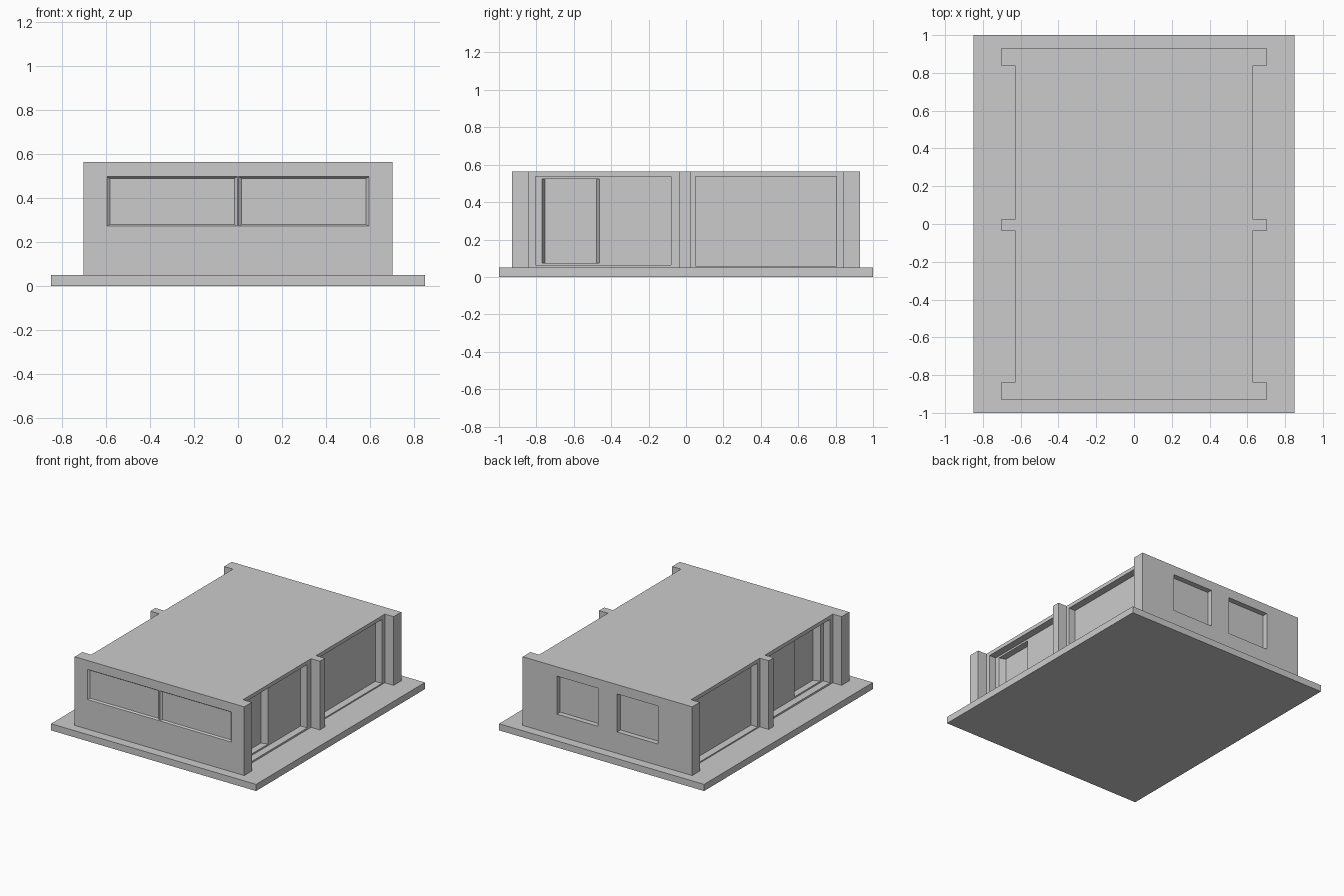
import bpy
import bmesh

if "Cube" in bpy.data.objects:
    bpy.data.objects.remove(bpy.data.objects["Cube"])


def finish(name, bm):
    bmesh.ops.recalc_face_normals(bm, faces=bm.faces)
    me = bpy.data.meshes.new(name)
    bm.to_mesh(me)
    bm.free()
    ob = bpy.data.objects.new(name, me)
    bpy.context.collection.objects.link(ob)
    return ob


def prism(name, outline, z0, z1):
    """Extrude a plan outline from z0 to z1."""
    bm = bmesh.new()
    face = bm.faces.new([bm.verts.new((x, y, z0)) for x, y in outline])
    ext = bmesh.ops.extrude_face_region(bm, geom=[face])
    for v in ext["geom"]:
        if isinstance(v, bmesh.types.BMVert):
            v.co.z = z1
    return finish(name, bm)


def recess(target, axis, surface, floor, a0, a1, z0, z1, taper_a=0.0, taper_z=0.0):
    """Cut a rectangular recess whose sides may slope inward."""
    outside = surface + (0.02 if surface > 0 else -0.02)
    bm = bmesh.new()
    rings = []
    for d, ta, tz in ((outside, 0, 0), (surface, 0, 0), (floor, taper_a, taper_z)):
        rect = [(a0 + ta, z0 + tz), (a1 - ta, z0 + tz), (a1 - ta, z1 - tz), (a0 + ta, z1 - tz)]
        rings.append([bm.verts.new((d, a, z) if axis == "x" else (a, d, z)) for a, z in rect])
    for r, s in zip(rings, rings[1:]):
        for i in range(4):
            j = (i + 1) % 4
            bm.faces.new((r[i], r[j], s[j], s[i]))
    bm.faces.new(rings[0])
    bm.faces.new(rings[-1])
    cutter = finish("recess_cutter", bm)
    cutter.hide_render = True
    mod = target.modifiers.new("recess", "BOOLEAN")
    mod.operation = "DIFFERENCE"
    mod.solver = "EXACT"
    mod.object = cutter
    bpy.context.view_layer.objects.active = target
    bpy.ops.object.modifier_apply(modifier=mod.name)
    bpy.data.objects.remove(cutter)


# Ground slab
prism("base_slab", [(-0.85, -1), (0.85, -1), (0.85, 1), (-0.85, 1)], 0, 0.05)

# House block: wide end walls and a middle pilaster on each side
W, P, TOP = 0.63, 0.703, 0.565
right = [(P, -0.93), (P, -0.84), (W, -0.84), (W, -0.035), (P, -0.035), (P, 0.025),
         (W, 0.025), (W, 0.84), (P, 0.84), (P, 0.93)]
house = prism("house", right + [(-x, y) for x, y in reversed(right)], 0.05, TOP)

for s in (1, -1):
    # Large side bays, with a deeper doorway in the front one
    recess(house, "x", s * W, s * 0.575, -0.805, -0.08, 0.063, 0.537)
    recess(house, "x", s * W, s * 0.575, 0.052, 0.805, 0.059, 0.537)
    recess(house, "x", s * 0.575, s * 0.525, -0.77, -0.463, 0.074, 0.523, taper_a=0.016)
    # Front strip windows with sloped edges
    a, b = sorted((s * 0.003, s * 0.597))
    recess(house, "y", -0.93, -0.918, a, b, 0.273, 0.498, 0.014, 0.008)
    # Rear windows
    a, b = sorted((s * 0.08, s * 0.42))
    recess(house, "y", 0.93, 0.89, a, b, 0.21, 0.495)
